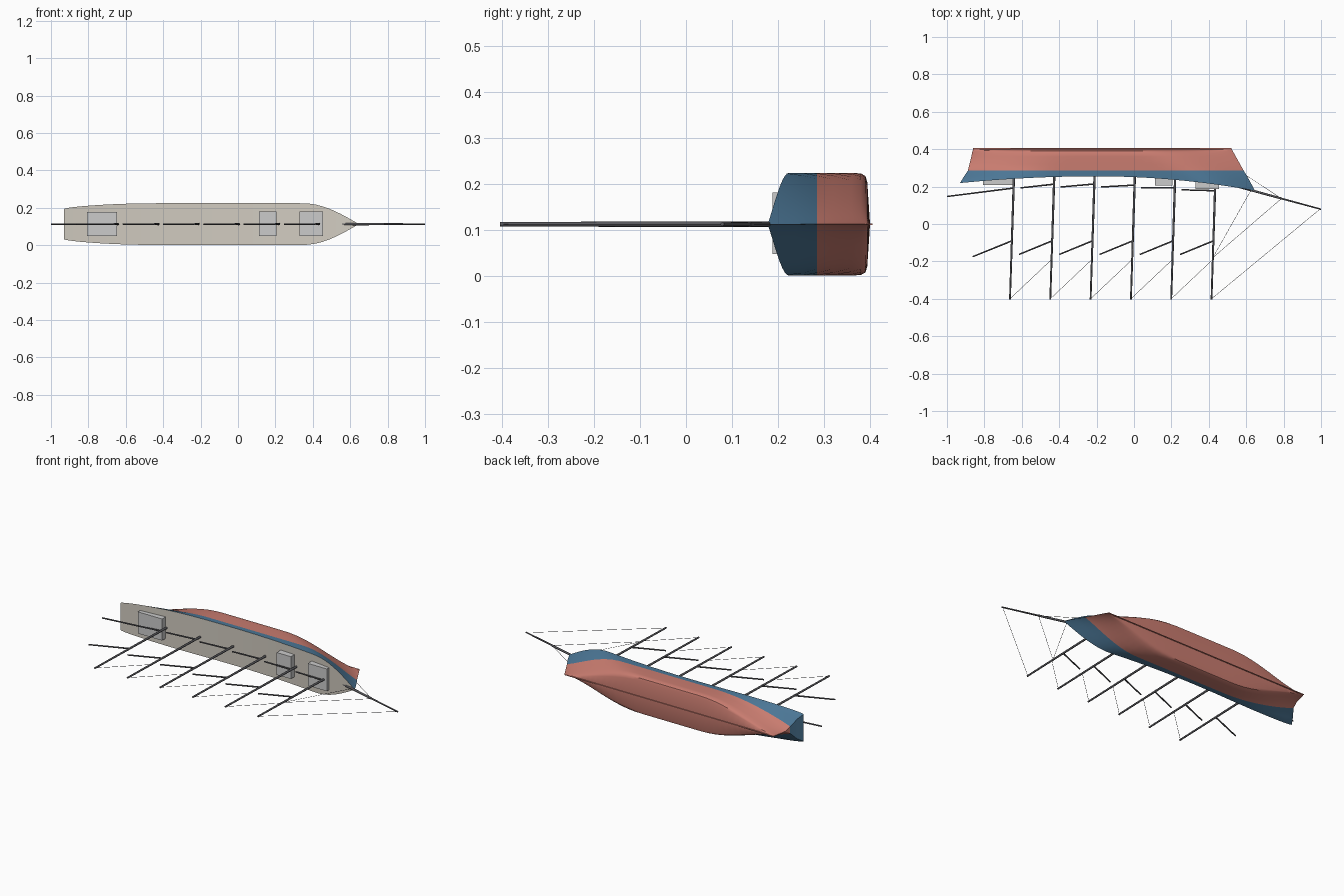
import bpy, bmesh, math
from mathutils import Vector

if "Cube" in bpy.data.objects:
    bpy.data.objects.remove(bpy.data.objects["Cube"])

ZC, HB = 0.1125, 0.1115   # centre plane height and half beam (ship lies on its side)


def material(name, rgb):
    m = bpy.data.materials.new(name)
    m.diffuse_color = (*rgb, 1)
    m.use_nodes = True
    m.node_tree.nodes["Principled BSDF"].inputs["Base Color"].default_value = m.diffuse_color
    return m


BLUE = material("topside_blue", (0.07, 0.18, 0.30))
RED = material("bottom_red", (0.58, 0.20, 0.16))
DECK = material("deck_beige", (0.64, 0.60, 0.53))
DARK = material("spar_grey", (0.10, 0.10, 0.11))


def make(name, bm, mats=(), smooth=None):
    bmesh.ops.remove_doubles(bm, verts=bm.verts, dist=1e-5)
    bmesh.ops.recalc_face_normals(bm, faces=bm.faces)
    me = bpy.data.meshes.new(name)
    bm.to_mesh(me)
    bm.free()
    ob = bpy.data.objects.new(name, me)
    bpy.context.collection.objects.link(ob)
    for m in mats:
        me.materials.append(m)
    if smooth:
        bpy.ops.object.select_all(action='DESELECT')
        ob.select_set(True)
        bpy.context.view_layer.objects.active = ob
        bpy.ops.object.shade_smooth_by_angle(angle=math.radians(smooth))
    return ob


def sheer(x):
    d = x + 0.2
    return 0.255 - (0.077 * (d / 0.845) ** 2 if d > 0 else 0.036 * (d / 0.73) ** 2)


def half(ds, db, w, hs):
    # half breadth from the distances to stern and bow; w = 0 deck, 1 bottom
    b = math.sin(math.pi / 2 * min(1, max(0, db) / (0.3 + 0.22 * w))) ** (1 + 0.5 * w)
    s = math.sin(math.pi / 2 * min(1, max(0, ds) / 0.5)) ** (0.6 + 0.9 * w)
    return HB * b * (hs + (1 - hs) * s)


# Hull levels: bow y, stern x, fineness w, stern fullness, width factor, mid y
levels = [(0.178, -0.93, 0.0, 0.72, 1.0, None), (0.23, -0.91, 0.12, 0.52, 1.0, None),
          (0.285, -0.888, 0.3, 0.18, 1.0, 0.285), (0.32, -0.88, 0.5, 0.04, 1.0, 0.32),
          (0.36, -0.87, 0.75, 0.02, 1.0, 0.36), (0.380, -0.866, 0.9, 0.02, 0.99, 0.380),
          (0.390, -0.863, 1.0, 0.02, 0.94, 0.390), (0.394, -0.862, 1.0, 0.02, 0.82, 0.394),
          (0.400, -0.861, 1.0, 0.0, 0.0, 0.400)]
N = 44
grid = []
for yb, xs, w, hs, k, ym in levels:
    xe = 0.645 - 0.556 * (yb - 0.18)
    row = []
    for i in range(N + 1):
        u = 0.5 - 0.5 * math.cos(math.pi * i / N)
        x = xs + (xe - xs) * u
        y = ym if ym else (sheer(x) if w == 0 else (sheer(x) + 0.285) / 2)
        row.append((x, y, k * half(x - xs, xe - x, w, hs)))
    grid.append(row)


def face(bm, pts, mat=0):
    clean = []
    for p in pts:
        if all((Vector(p) - Vector(q)).length > 1e-5 for q in clean):
            clean.append(p)
    if len(clean) > 2:
        bm.faces.new([bm.verts.new(p) for p in clean]).material_index = mat


def side(p, s):
    return (p[0], p[1], ZC + s * p[2])


# Hull skin with stern closing faces
bm = bmesh.new()
for j in range(len(grid) - 1):
    a, b = grid[j], grid[j + 1]
    m = 0 if j < 2 else 1
    for s in (-1, 1):
        for i in range(N):
            face(bm, [side(p, s) for p in (a[i], a[i + 1], b[i + 1], b[i])], m)
    face(bm, [side(a[0], -1), side(a[0], 1), side(b[0], 1), side(b[0], -1)], m)
make("hull", bm, (BLUE, RED), 35)

# Deck
bm = bmesh.new()
a = grid[0]
for i in range(N):
    face(bm, [side(a[i], -1), side(a[i], 1), side(a[i + 1], 1), side(a[i + 1], -1)])
make("deck", bm, (DECK,))


def box(name, x0, x1, y0, y1, z0, z1, mats=()):
    bm = bmesh.new()
    bmesh.ops.create_cube(bm, size=1)
    for v in bm.verts:
        v.co = ((x0 + x1) / 2 + v.co.x * (x1 - x0), (y0 + y1) / 2 + v.co.y * (y1 - y0),
                (z0 + z1) / 2 + v.co.z * (z1 - z0))
    make(name, bm, mats)


# Keel strip and deckhouses
box("keel", -0.86, 0.52, 0.392, 0.405, ZC - 0.002, ZC + 0.002, (RED,))
box("aft_house", -0.807, -0.647, 0.208, 0.25, 0.048, 0.177)
box("middle_house", 0.112, 0.206, 0.205, 0.25, 0.048, 0.181)
box("fore_house", 0.33, 0.455, 0.188, 0.235, 0.048, 0.181)


def spar(name, p, q, r0, r1, sides=10):
    p, q = Vector((*p, ZC)), Vector((*q, ZC))
    bm = bmesh.new()
    bmesh.ops.create_cone(bm, cap_ends=True, segments=sides, radius1=r0, radius2=r1,
                          depth=(q - p).length)
    rot = (q - p).to_track_quat('Z', 'Y')
    for v in bm.verts:
        v.co = rot @ v.co + (p + q) / 2
    make(name, bm, (DARK,), 40)


# Masts, gaffs, booms and the stays between masts
MX = [-0.643 + 0.2155 * i for i in range(6)]
boom_y = [(0.192, 0.147), (0.213, 0.193), (0.214, 0.198), (0.208, 0.198), (0.193, 0.193), (0.178, 0.183)]


def on_mast(i, y):
    return (MX[i] - 0.02 * (0.22 - y) / 0.62, y)


for i in range(6):
    n = i + 1
    spar(f"mast_{n}", on_mast(i, 0.27), on_mast(i, -0.404), 0.0065, 0.005)
    gx, gy = on_mast(i, -0.09)
    spar(f"gaff_{n}", (gx, gy), (gx - (0.21 if i == 0 else 0.178), -0.175 if i == 0 else -0.163),
         0.0045, 0.004)
    y0, y1 = boom_y[i]
    bx = on_mast(i, y0)[0]
    spar(f"boom_{n}", (bx, y0), (-1.0 if i == 0 else bx - 0.18, y1), 0.0045, 0.004)
    if i < 5:
        spar(f"stay_{n}", on_mast(i, -0.40), on_mast(i + 1, -0.19), 0.001, 0.001, 5)

# Bowsprit and head rigging
spar("bowsprit", (0.555, 0.2), (0.786, 0.137), 0.0065, 0.006)
spar("jibboom", (0.77, 0.141), (1.0, 0.079), 0.005, 0.004)
rig = [(on_mast(5, -0.40), (0.995, 0.08)), (on_mast(5, -0.18), (0.786, 0.134)),
       (on_mast(5, -0.18), (0.625, 0.18)), ((0.786, 0.137), (0.6, 0.26))]
for n, (p, q) in enumerate(rig, 1):
    spar(f"head_stay_{n}", p, q, 0.001, 0.001, 5)
